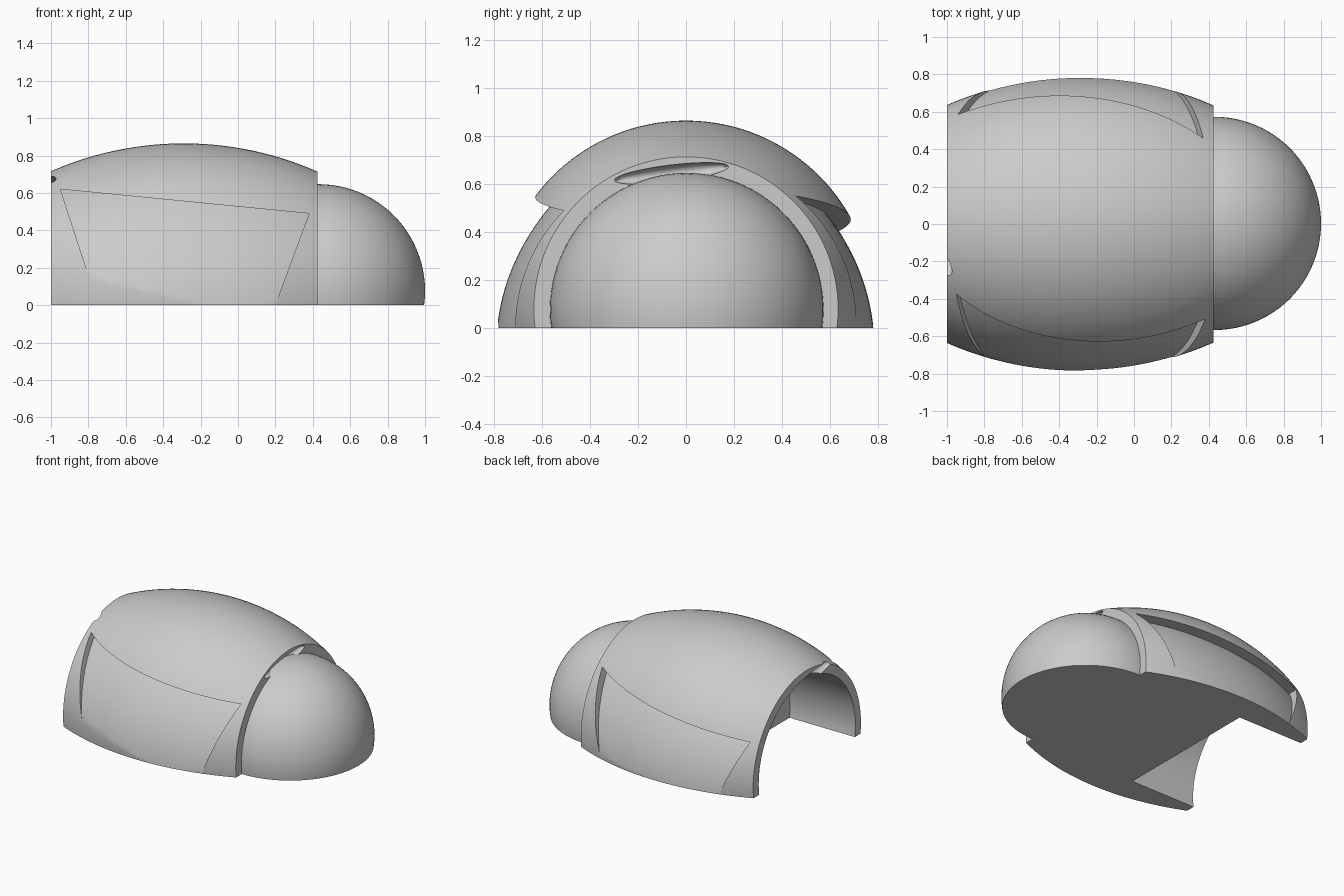
import bpy, bmesh
from math import sqrt, pi, cos, sin
from mathutils import Matrix

cube = bpy.data.objects.get("Cube")
if cube:
    bpy.data.objects.remove(cube, do_unlink=True)

AXIS_Z = 0.08          # height of the barrel's long axis
MID_X = -0.29          # widest place of the barrel
BACK_X, FRONT_X = -1.0, 0.425

grey = bpy.data.materials.new("plain_grey")
grey.use_nodes = True
grey.diffuse_color = (0.6, 0.6, 0.6, 1)
grey.node_tree.nodes["Principled BSDF"].inputs["Base Color"].default_value = (0.6, 0.6, 0.6, 1)


def make_object(name, bm):
    bmesh.ops.recalc_face_normals(bm, faces=bm.faces)
    mesh = bpy.data.meshes.new(name)
    bm.to_mesh(mesh)
    bm.free()
    mesh.materials.append(grey)
    obj = bpy.data.objects.new(name, mesh)
    bpy.context.collection.objects.link(obj)
    return obj


def radius(x):
    """Barrel radius: a shallow arc along the long axis."""
    arc = 1.767
    return 0.785 - arc + sqrt(arc * arc - (x - MID_X) ** 2)


def slice_off(bm, co, normal):
    """Cut away what lies on the normal's side and cap the hole."""
    geom = bm.verts[:] + bm.edges[:] + bm.faces[:]
    cut = bmesh.ops.bisect_plane(bm, geom=geom, plane_co=co, plane_no=normal, clear_outer=True)
    edges = [e for e in cut["geom_cut"] if isinstance(e, bmesh.types.BMEdge)]
    bmesh.ops.contextual_create(bm, geom=edges)


def lathe(profile, steps=128):
    """Closed solid turned about the long axis from (x, r) pairs."""
    bm = bmesh.new()
    rings = []
    for x, r in profile:
        rings.append([bm.verts.new((x, r * cos(2 * pi * i / steps), AXIS_Z + r * sin(2 * pi * i / steps)))
                      for i in range(steps)])
    for a, b in zip(rings, rings[1:]):
        for i in range(steps):
            j = (i + 1) % steps
            bm.faces.new((a[i], a[j], b[j], b[i]))
    bm.faces.new(rings[0])
    bm.faces.new(rings[-1])
    return bm


def side_recess(name, side, back_top, front_top, x_low, fade, nu=32, nv=14):
    """Cutter whose inner face leans into the barrel towards its top edge."""
    bm = bmesh.new()
    inner, outer = [], []
    for i in range(nu + 1):
        u = i / nu
        top_x = back_top[0] + u * (front_top[0] - back_top[0])
        top_z = back_top[1] + u * (front_top[1] - back_top[1])
        low_x = x_low[0] + u * (x_low[1] - x_low[0])
        col_in, col_out = [], []
        for k in range(nv + 1):
            v = k / nv
            x = low_x + v * (top_x - low_x)
            z = -0.05 + v * (top_z + 0.05)
            depth = 0.19 * (z - fade(x))
            y = sqrt(radius(x) ** 2 - (z - AXIS_Z) ** 2) - depth
            col_in.append(bm.verts.new((x, side * y, z)))
            col_out.append(bm.verts.new((x, side * 1.1, z)))
        inner.append(col_in)
        outer.append(col_out)
    for grid in (inner, outer):
        for a, b in zip(grid, grid[1:]):
            for k in range(nv):
                bm.faces.new((a[k], b[k], b[k + 1], a[k + 1]))
    # walls joining the inner and outer sheets
    for i in range(nu):
        for k in (0, nv):
            bm.faces.new((inner[i][k], inner[i + 1][k], outer[i + 1][k], outer[i][k]))
    for k in range(nv):
        for i in (0, nu):
            bm.faces.new((inner[i][k], inner[i][k + 1], outer[i][k + 1], outer[i][k]))
    return make_object(name, bm)


def rim_notch(name, x, tilt):
    """Flat lens that nicks the top of an end rim."""
    bm = bmesh.new()
    shape = (Matrix.Translation((x, -0.06, 0.645)) @ Matrix.Rotation(tilt, 4, "X")
             @ Matrix.Diagonal((0.05, 0.24, 0.035, 1)))
    bmesh.ops.create_uvsphere(bm, u_segments=32, v_segments=16, radius=1, matrix=shape)
    return make_object(name, bm)


def smooth(obj):
    bpy.ops.object.select_all(action="DESELECT")
    obj.select_set(True)
    bpy.context.view_layer.objects.active = obj
    bpy.ops.object.shade_smooth_by_angle(angle=0.5)


# Barrel-shaped shell with a flat base
steps = 48
xs = [BACK_X + (FRONT_X - BACK_X) * i / steps for i in range(steps + 1)]
bm = lathe([(x, radius(x)) for x in xs])
slice_off(bm, (0, 0, 0), (0, 0, -1))
shell = make_object("shell", bm)

# Hollow in the open end, leaning side panels and small rim nicks
cutters = [
    make_object("hollow_cutter", lathe([(-1.2, 0.57), (-0.46, 0.57)])),
    side_recess("front_panel_cutter", -1, (-0.95, 0.62), (0.38, 0.49), (-0.73, 0.18),
                lambda x: max(0, 0.25 * (-0.2 - x))),
    side_recess("rear_panel_cutter", 1, (-0.94, 0.385), (0.37, 0.55), (-0.75, 0.19),
                lambda x: max(0, 0.1 * (x + 0.2))),
    rim_notch("front_nick_cutter", FRONT_X, 0.12),
    rim_notch("back_nick_cutter", BACK_X, -0.12),
]
bpy.context.view_layer.objects.active = shell
for cutter in cutters:
    cutter.hide_render = True
    mod = shell.modifiers.new(cutter.name, "BOOLEAN")
    mod.operation = "DIFFERENCE"
    mod.solver = "EXACT"
    mod.object = cutter
    bpy.ops.object.modifier_apply(modifier=mod.name)
for cutter in cutters:
    bpy.data.objects.remove(cutter, do_unlink=True)
smooth(shell)

# Round head, flat underneath and seated in the shell
bm = bmesh.new()
place = Matrix.Translation((0.43, 0.003, AXIS_Z - 0.003)) @ Matrix.Rotation(pi / 2, 4, "Y")
bmesh.ops.create_uvsphere(bm, u_segments=96, v_segments=48, radius=0.57, matrix=place)
slice_off(bm, (0.36, 0, 0), (-1, 0, 0))
slice_off(bm, (0, 0, 0), (0, 0, -1))
smooth(make_object("head", bm))
